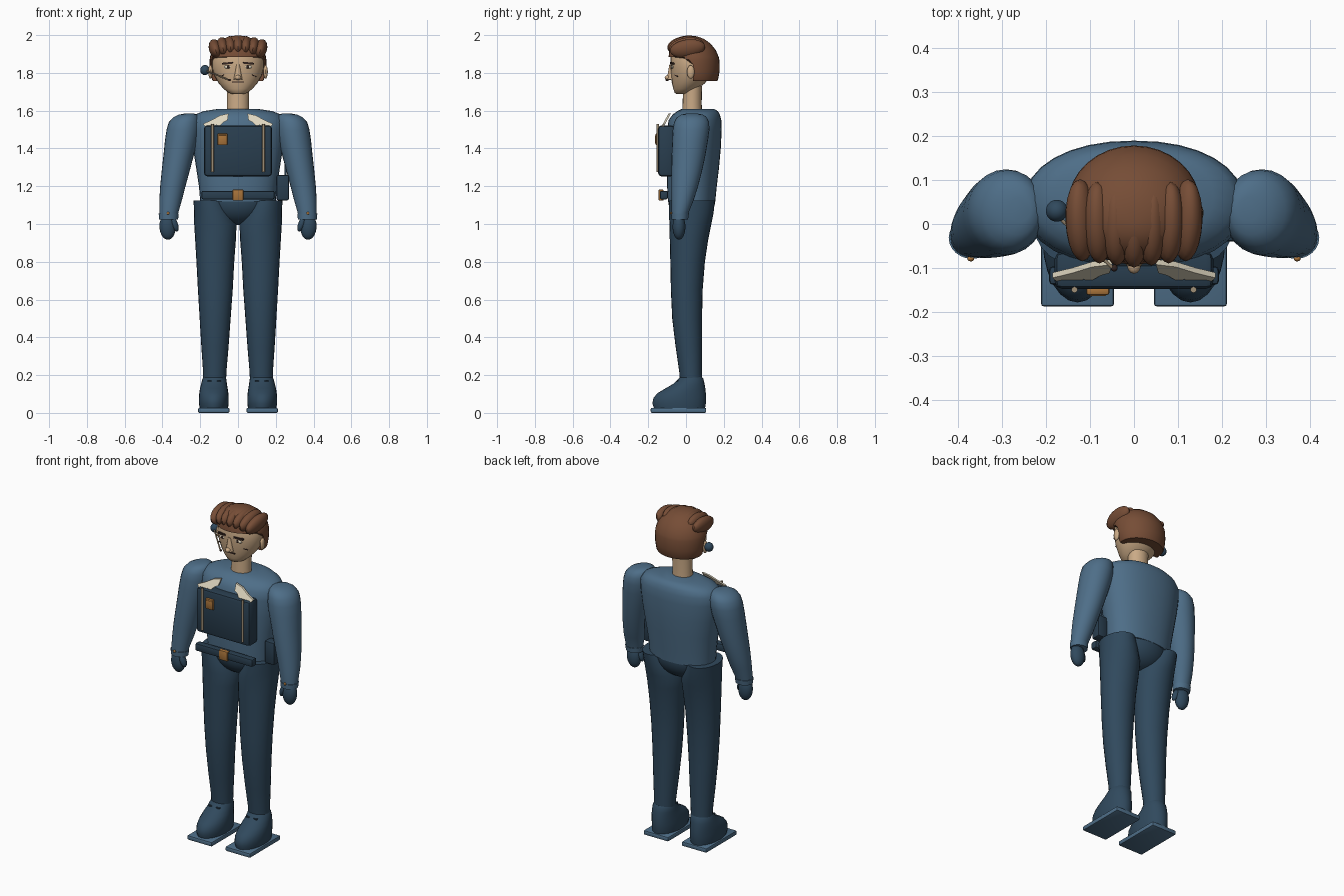
import bpy, bmesh, math
from mathutils import Vector, Matrix


def material(name, r, g, b):
    m = bpy.data.materials.new(name)
    m.diffuse_color = [(c / 255 / 12.92 if c < 11 else ((c / 255 + 0.055) / 1.055) ** 2.4)
                       for c in (r, g, b)] + [1]
    return m


SHIRT = material("shirt_blue", 78, 110, 136)
NAVY = material("trouser_navy", 48, 73, 93)
VEST = material("vest_dark_navy", 41, 62, 79)
SKIN = material("skin", 202, 170, 134)
HAIR = material("hair_brown", 118, 77, 54)
CREAM = material("cream", 224, 215, 192)
GOLD = material("brass", 168, 115, 58)
TAN = material("strap_tan", 160, 143, 118)
DARK = material("dark_brown", 52, 36, 32)


def finish(name, bm, mat, angle=40):
    bmesh.ops.recalc_face_normals(bm, faces=bm.faces[:])
    me = bpy.data.meshes.new(name)
    bm.to_mesh(me)
    bm.free()
    me.materials.append(mat)
    ob = bpy.data.objects.new(name, me)
    bpy.context.collection.objects.link(ob)
    bpy.ops.object.select_all(action='DESELECT')
    ob.select_set(True)
    bpy.context.view_layer.objects.active = ob
    bpy.ops.object.shade_smooth_by_angle(angle=math.radians(angle))
    return ob


def loft(name, rings, mat, n=28, power=1.0, clamp=None):
    """Skin over oval rings (z, centre x, radius x, front y, back y)."""
    bm = bmesh.new()
    loops = []
    for z, cx, rx, y0, y1 in rings:
        loop = []
        for k in range(n):
            a = 2 * math.pi * k / n
            c, s = math.cos(a), math.sin(a)
            x = cx + rx * math.copysign(abs(c) ** power, c)
            y = (y0 + y1) / 2 + (y1 - y0) / 2 * math.copysign(abs(s) ** power, s)
            if clamp:
                y = max(y, clamp(z))
            loop.append(bm.verts.new((x, y, z)))
        loops.append(loop)
    for a, b in zip(loops, loops[1:]):
        for k in range(n):
            j = (k + 1) % n
            bm.faces.new((a[k], a[j], b[j], b[k]))
    bm.faces.new(loops[0][::-1])
    bm.faces.new(loops[-1])
    return finish(name, bm, mat)


def ball(name, loc, radii, mat, tilt=0.0, turn=0.0, seg=20):
    bm = bmesh.new()
    bmesh.ops.create_uvsphere(bm, u_segments=seg, v_segments=seg * 2 // 3, radius=1)
    bm.transform(Matrix.Translation(loc) @ Matrix.Rotation(turn, 4, 'Y')
                 @ Matrix.Rotation(tilt, 4, 'X') @ Matrix.Diagonal((*radii, 1)))
    return finish(name, bm, mat)


def box(name, loc, size, mat, bevel=0.0, roll=0.0, yaw=0.0):
    bm = bmesh.new()
    bmesh.ops.create_cube(bm, size=1)
    bm.transform(Matrix.Diagonal((*size, 1)))
    if bevel:
        bmesh.ops.bevel(bm, geom=bm.edges[:], offset=bevel, segments=2, profile=0.5, affect='EDGES')
    bm.transform(Matrix.Translation(loc) @ Matrix.Rotation(yaw, 4, 'Z') @ Matrix.Rotation(roll, 4, 'Y'))
    return finish(name, bm, mat, 30)


def rod(name, a, b, r, mat, r2=None):
    a, b = Vector(a), Vector(b)
    bm = bmesh.new()
    bmesh.ops.create_cone(bm, cap_ends=True, segments=10, radius1=r,
                          radius2=r if r2 is None else r2, depth=(b - a).length)
    bm.transform(Matrix.Translation((a + b) / 2)
                 @ (b - a).to_track_quat('Z', 'Y').to_matrix().to_4x4())
    return finish(name, bm, mat)


# Torso and pelvis
loft("torso", [(1.12, 0, .20, -.095, .155), (1.2, 0, .207, -.1, .163), (1.3, 0, .222, -.102, .175),
               (1.4, 0, .238, -.102, .184), (1.5, 0, .25, -.1, .189), (1.55, 0, .247, -.092, .187),
               (1.58, 0, .225, -.07, .179), (1.598, 0, .18, -.045, .168),
               (1.61, 0, .1, -.02, .148)], SHIRT, 32, .92)
ball("pelvis", (0, .03, 1.13), (.175, .125, .135), NAVY, seg=28)

# Neck and head
loft("neck", [(1.59, 0, .06, -.02, .085), (1.64, 0, .058, -.018, .083), (1.73, 0, .06, -.015, .085)], SKIN, 20)
loft("head", [(1.688, 0, .03, -.05, .01), (1.695, 0, .05, -.06, .03), (1.715, 0, .076, -.067, .06),
              (1.745, 0, .102, -.074, .1), (1.785, 0, .125, -.079, .13), (1.83, 0, .138, -.083, .148),
              (1.88, 0, .138, -.082, .15), (1.92, 0, .12, -.07, .14), (1.96, 0, .08, -.04, .1)], SKIN, 28)

# Hair: cap that leaves the face open, and a row of swept locks
loft("hair_cap", [(1.757, 0, .132, -.05, .165), (1.765, 0, .138, -.06, .17), (1.81, 0, .147, -.08, .178),
                  (1.845, 0, .15, -.09, .178), (1.87, 0, .15, -.092, .176), (1.885, 0, .148, -.092, .173),
                  (1.92, 0, .138, -.088, .158), (1.955, 0, .114, -.072, .13), (1.98, 0, .08, -.05, .095),
                  (1.993, 0, .045, -.025, .06), (1.997, 0, .015, 0, .03)], HAIR, 32,
     clamp=lambda z: .036 if z < 1.85 else (.0 if z < 1.88 else -1))
for i in range(7):
    x = (i - 3) * .04
    ball(f"hair_lock_{i + 1}", (x, -.006 + abs(x) * .12, 1.945 - 1.2 * x * x),
         (.034, .094, .05), HAIR, math.radians(9), x * 2.2)

# Face
nose = rod("nose", (0, -.078, 1.765), (0, -.08, 1.845), .024, SKIN, .008)
ball("nose_tip", (0, -.092, 1.775), (.016, .021, .014), SKIN, seg=12)
box("mouth", (0, -.073, 1.752), (.062, .009, .007), DARK)
for s, side in ((-1, "left"), (1, "right")):
    ball(f"ear_{side}", (s * .146, .025, 1.805), (.012, .02, .036), SKIN, seg=14)
    ball(f"eye_{side}", (s * .052, -.072, 1.832), (.024, .007, .009), CREAM, turn=s * .05, seg=14)
    ball(f"iris_{side}", (s * .052, -.077, 1.832), (.008, .005, .009), DARK, seg=10)
    box(f"brow_{side}", (s * .055, -.073, 1.851), (.058, .012, .01), DARK, roll=s * .1, yaw=s * .2)
    box(f"cheek_line_{side}", (s * .085, -.051, 1.785), (.028, .006, .004), DARK, roll=s * .3, yaw=s * .6)

# Earpiece with boom
ball("earpiece", (-.175, .03, 1.815), (.025, .025, .027), NAVY)
rod("earpiece_boom", (-.165, .01, 1.81), (-.05, -.098, 1.763), .004, TAN)
ball("boom_tip", (-.045, -.1, 1.762), (.008, .008, .006), DARK, seg=10)

# Arms, hands, legs and shoes
for s, side in ((-1, "left"), (1, "right")):
    loft(f"arm_{side}", [(1.03, s * .367, .047, -.074, .008), (1.06, s * .366, .05, -.076, .014),
                         (1.13, s * .356, .06, -.076, .042), (1.2, s * .345, .067, -.077, .064),
                         (1.28, s * .33, .074, -.077, .085), (1.36, s * .315, .08, -.076, .102),
                         (1.44, s * .3, .087, -.073, .116), (1.5, s * .29, .088, -.07, .124),
                         (1.54, s * .284, .082, -.063, .122), (1.565, s * .275, .068, -.048, .11),
                         (1.579, s * .265, .048, -.025, .09), (1.585, s * .258, .025, .005, .06)], SHIRT, 24)
    loft(f"cuff_{side}", [(1.025, s * .367, .05, -.077, .011), (1.055, s * .367, .053, -.079, .016)], SHIRT, 24)
    ball(f"cuff_button_{side}", (s * .37, -.079, 1.057), (.008, .006, .008), GOLD, seg=10)
    ball(f"hand_{side}", (s * .373, -.037, .985), (.043, .034, .068), NAVY, turn=s * .05)
    ball(f"thumb_{side}", (s * .336, -.046, 1.0), (.018, .021, .042), NAVY, turn=s * .35, seg=14)
    for k, y in enumerate((0, .06)):
        box(f"shoulder_stitch_{side}_{k + 1}", (s * .315, y, 1.562), (.008, .026, .012), VEST, roll=s * .6)

    loft(f"leg_{side}", [(.15, s * .124, .06, -.03, .085), (.22, s * .123, .062, -.036, .084),
                         (.35, s * .122, .072, -.055, .085), (.5, s * .121, .082, -.073, .085),
                         (.65, s * .12, .092, -.08, .088), (.8, s * .12, .1, -.083, .1),
                         (.92, s * .119, .108, -.086, .118), (1.0, s * .12, .112, -.088, .134),
                         (1.06, s * .133, .1, -.09, .146), (1.125, s * .15, .085, -.088, .152)], NAVY, 24)
    loft(f"shoe_{side}", [(.02, s * .128, .074, -.168, .1), (.05, s * .128, .079, -.178, .105),
                          (.08, s * .128, .079, -.172, .106), (.105, s * .128, .077, -.15, .105),
                          (.13, s * .128, .073, -.108, .102), (.155, s * .127, .068, -.066, .098),
                          (.18, s * .125, .063, -.04, .092), (.19, s * .124, .058, -.032, .085)], NAVY, 24)
    box(f"sole_{side}", (s * .128, -.04, .0135), (.166, .294, .027), SHIRT, .007)
    for k in (-1, 1):
        box(f"lace_{side}_{k}", (s * .125 + k * .025, -.045, .168), (.022, .012, .006), VEST)

# Vest, straps and badge
box("vest", (0, -.105, 1.387), (.36, .085, .27), VEST, .018)
for s, side in ((-1, "left"), (1, "right")):
    rod(f"strap_{side}", (s * .135, -.149, 1.275), (s * .135, -.149, 1.53), .007, TAN)
box("badge", (-.082, -.152, 1.448), (.052, .018, .062), GOLD, .005)
box("badge_plate", (-.082, -.161, 1.448), (.036, .004, .044), GOLD, .001)

# Torn collar flaps, a thin jagged plate on each side
FLAP = [(.05, 1.585), (.055, 1.55), (.075, 1.54), (.1, 1.515), (.115, 1.525), (.13, 1.485),
        (.145, 1.515), (.165, 1.5), (.185, 1.53), (.14, 1.55), (.095, 1.575)]
for s, side in ((-1, "left"), (1, "right")):
    bm = bmesh.new()
    face = bm.faces.new([bm.verts.new((s * x, -.092 - (1.585 - z) * .55, z)) for x, z in FLAP])
    out = bmesh.ops.extrude_face_region(bm, geom=[face])
    bmesh.ops.translate(bm, vec=(0, .012, 0), verts=[v for v in out["geom"] if isinstance(v, bmesh.types.BMVert)])
    finish(f"collar_flap_{side}", bm, CREAM, 20)

# Belt with buckle, and a radio on the hip
box("belt", (0, -.117, 1.153), (.385, .042, .046), VEST, .009)
box("buckle", (0, -.132, 1.153), (.058, .026, .058), GOLD, .005)
box("radio", (.237, -.01, 1.192), (.066, .06, .135), VEST, .01)
rod("radio_antenna", (.252, -.01, 1.25), (.252, -.01, 1.4), .006, VEST)
